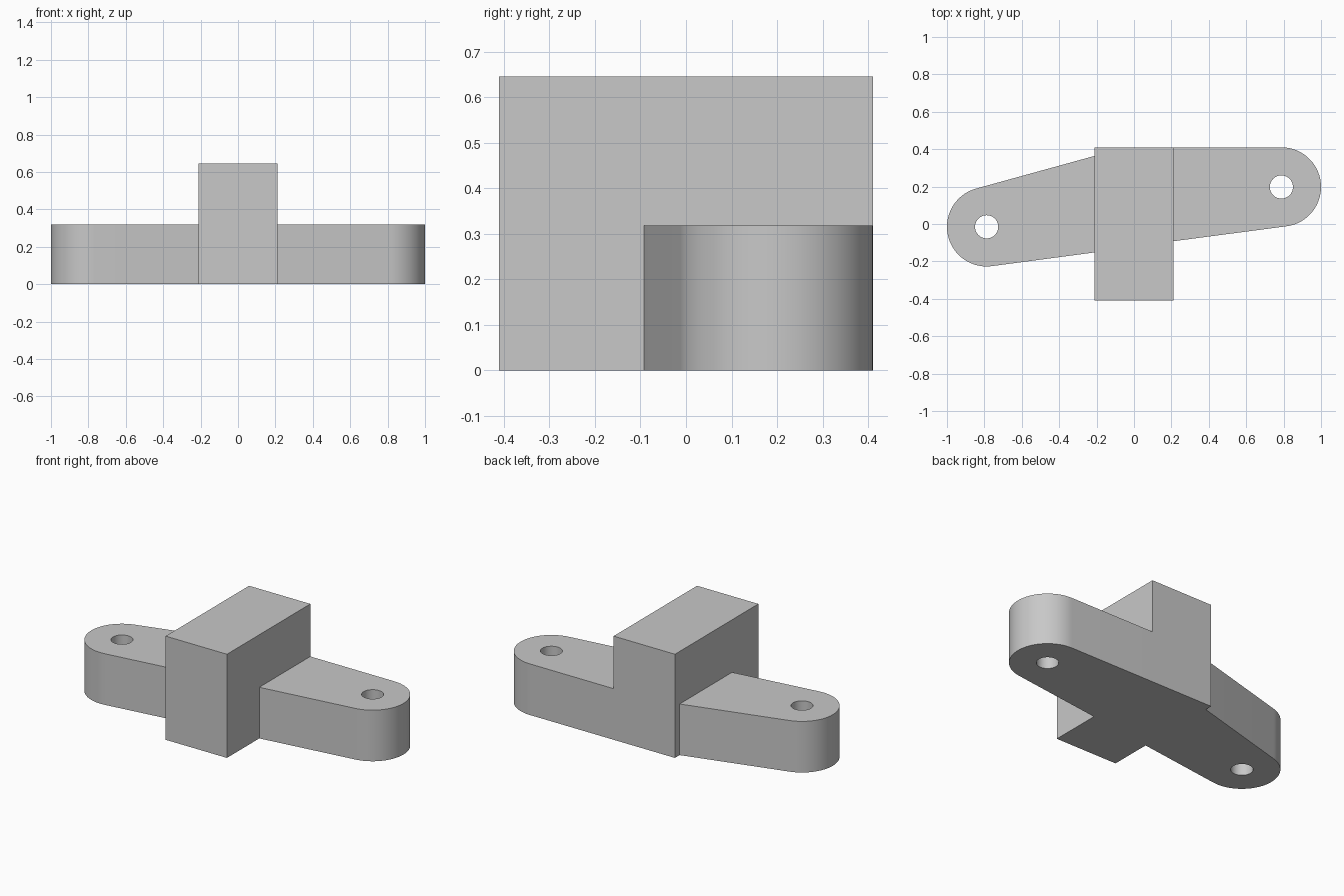
import bpy, bmesh
from math import atan2, cos, sin, pi, radians
from mathutils import Vector

cube = bpy.data.objects.get("Cube")
if cube:
    bpy.data.objects.remove(cube, do_unlink=True)

grey = bpy.data.materials.new("plain grey")
grey.use_nodes = True
colour = (0.58, 0.58, 0.58, 1)
grey.diffuse_color = colour
grey.node_tree.nodes["Principled BSDF"].inputs["Base Color"].default_value = colour

HALF_X, HALF_Y, BLOCK_H = 0.211, 0.41, 0.645
ARM_H, END_R, HOLE_R = 0.318, 0.212, 0.062


def add_object(name, bm):
    bmesh.ops.recalc_face_normals(bm, faces=bm.faces)
    mesh = bpy.data.meshes.new(name)
    bm.to_mesh(mesh)
    bm.free()
    mesh.materials.append(grey)
    obj = bpy.data.objects.new(name, mesh)
    bpy.context.collection.objects.link(obj)
    bpy.ops.object.select_all(action='DESELECT')
    obj.select_set(True)
    bpy.context.view_layer.objects.active = obj
    bpy.ops.object.shade_smooth_by_angle(angle=radians(30))
    return obj


def arc(centre, radius, start, end, steps):
    """Points along an arc, both ends included."""
    angles = [start + (end - start) * i / steps for i in range(steps + 1)]
    return [Vector((centre[0] + radius * cos(a), centre[1] + radius * sin(a), 0)) for a in angles]


def add_arm(name, centre, start, end, root):
    """Tapered lug: rounded tip, straight sides to the block, bored hole."""
    outline = arc(centre, END_R, start, end, 40) + [Vector((x, y, 0)) for x, y in root]
    hole = arc(centre, HOLE_R, 0, 2 * pi, 40)[:-1]
    bm = bmesh.new()
    edges = []
    for loop in (outline, hole):
        verts = [bm.verts.new(p) for p in loop]
        edges += [bm.edges.new((v, verts[i - 1])) for i, v in enumerate(verts)]
    bmesh.ops.triangle_fill(bm, edges=edges, use_beauty=True, normal=(0, 0, 1))
    top = bmesh.ops.extrude_face_region(bm, geom=bm.faces[:], use_keep_orig=True)
    moved = [g for g in top["geom"] if isinstance(g, bmesh.types.BMVert)]
    bmesh.ops.translate(bm, verts=moved, vec=(0, 0, ARM_H))
    return add_object(name, bm)


# Central block
bm = bmesh.new()
bmesh.ops.create_cube(bm, size=1)
bmesh.ops.scale(bm, verts=bm.verts, vec=(2 * HALF_X, 2 * HALF_Y, BLOCK_H))
bmesh.ops.translate(bm, verts=bm.verts, vec=(0, 0, BLOCK_H / 2))
add_object("centre_block", bm)

# Side arms, with each arc starting and ending tangent to the sides
front_tilt = atan2(0.132, 1)
back_tilt = atan2(0.278, 1)
add_arm("left_arm", (0.788, HALF_Y - END_R), front_tilt - pi / 2, pi / 2,
        [(HALF_X, HALF_Y), (HALF_X, -0.092)])
add_arm("right_arm", (-0.788, -0.015), back_tilt + pi / 2, front_tilt + 1.5 * pi,
        [(-HALF_X, -0.152), (-HALF_X, 0.364)])
